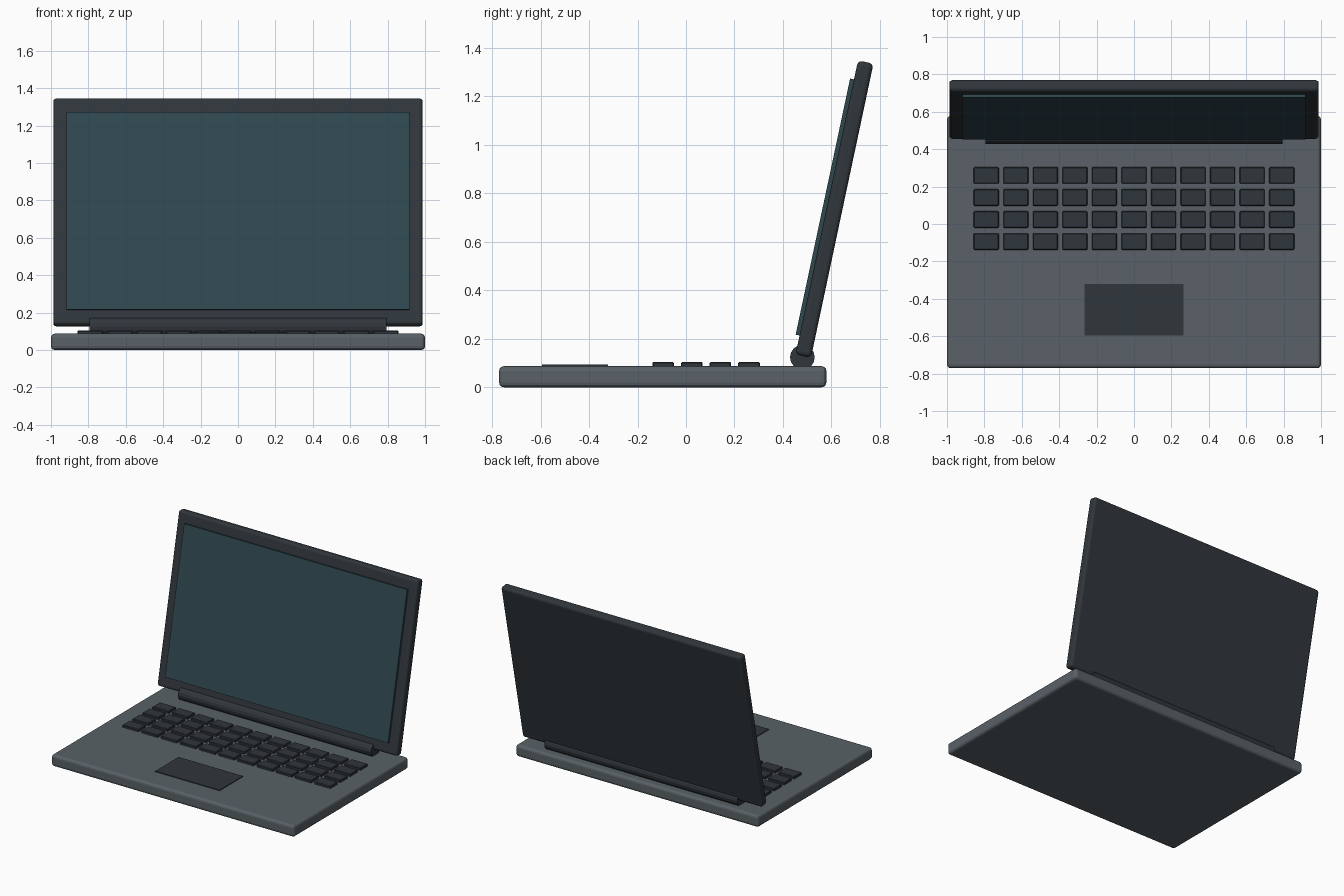
import bpy, bmesh, math
from mathutils import Matrix, Vector

if "Cube" in bpy.data.objects:
    bpy.data.objects.remove(bpy.data.objects["Cube"])

TILT = math.radians(-12)


def material(name, rgb):
    m = bpy.data.materials.new(name)
    m.diffuse_color = (*rgb, 1)
    m.use_nodes = True
    m.node_tree.nodes["Principled BSDF"].inputs["Base Color"].default_value = m.diffuse_color
    return m


shell_grey = material("shell_grey", (0.10, 0.12, 0.135))
dark_grey = material("dark_grey", (0.030, 0.037, 0.044))
screen_teal = material("screen_teal", (0.028, 0.065, 0.078))


def add(name, bm, mat, bevel=0, segments=2):
    mesh = bpy.data.meshes.new(name)
    bm.to_mesh(mesh)
    bm.free()
    mesh.materials.append(mat)
    ob = bpy.data.objects.new(name, mesh)
    bpy.context.collection.objects.link(ob)
    if bevel:
        b = ob.modifiers.new("bevel", 'BEVEL')
        b.width, b.segments = bevel, segments
    return ob


def box(name, size, centre, mat, bevel=0, segments=2):
    bm = bmesh.new()
    bmesh.ops.create_cube(bm, size=1, matrix=Matrix.Diagonal((*size, 1)))
    ob = add(name, bm, mat, bevel, segments)
    ob.location = centre
    return ob


def repeat(ob, count, offset):
    a = ob.modifiers.new("array", 'ARRAY')
    a.use_relative_offset = False
    a.use_constant_offset = True
    a.count, a.constant_offset_displace = count, offset


# Base slab
BASE_TOP = 0.087
box("base", (2.0, 1.35, BASE_TOP), (0, -0.096, BASE_TOP / 2), shell_grey, 0.02, 3)

# Keyboard: one key repeated in 11 columns and 4 rows
keys = box("keys", (0.134, 0.089, 0.022), (-0.79, 0.260, 0.093), dark_grey, 0.004, 1)
repeat(keys, 11, (0.158, 0, 0))
repeat(keys, 4, (0, -0.118, 0))

# Trackpad
box("trackpad", (0.53, 0.274, 0.012), (0, -0.458, 0.087), dark_grey)

# Hinge barrel
bm = bmesh.new()
bmesh.ops.create_cone(bm, cap_ends=True, segments=16, radius1=0.051, radius2=0.051,
                      depth=1.59, matrix=Matrix.Rotation(math.pi / 2, 4, 'Y'))
add("hinge", bm, dark_grey).location = (0, 0.48, 0.124)

# Tilted lid with the screen standing slightly proud of its front
centre = Vector((0, 0.6125, 0.735))
tilt = Matrix.Rotation(TILT, 3, 'X')
lid = box("lid", (1.975, 0.065, 1.24), centre, dark_grey, 0.018, 3)
screen = box("screen", (1.836, 0.03, 1.08), centre + tilt @ Vector((0, -0.034, 0)), screen_teal)
for ob in (lid, screen):
    ob.rotation_euler.x = TILT
